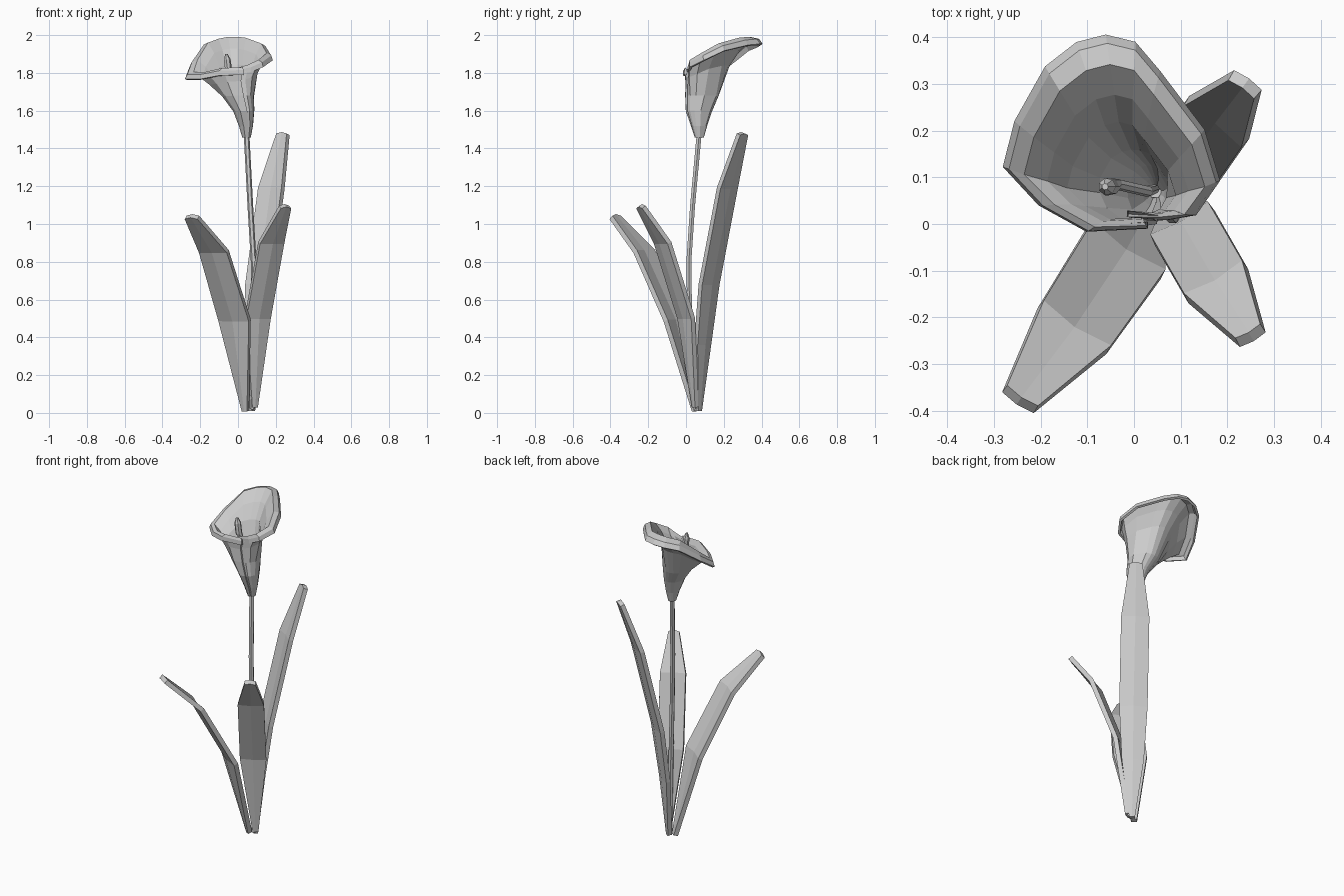
import bpy, bmesh, math
from mathutils import Vector

if "Cube" in bpy.data.objects:
    bpy.data.objects.remove(bpy.data.objects["Cube"])

grey = bpy.data.materials.new("pale_grey")
grey.use_nodes = True
grey.diffuse_color = (0.6, 0.6, 0.6, 1)
grey.node_tree.nodes["Principled BSDF"].inputs["Base Color"].default_value = (0.6, 0.6, 0.6, 1)


def grid_object(name, rows, closed=False, thickness=0, even=False):
    """Skin equal rows of points with quads, closed and capped or thickened."""
    bm = bmesh.new()
    grid = [[bm.verts.new(p) for p in row] for row in rows]
    n = len(grid[0])
    for a, b in zip(grid, grid[1:]):
        for i in range(n if closed else n - 1):
            j = (i + 1) % n
            bm.faces.new((a[i], a[j], b[j], b[i]))
    if closed:
        bm.faces.new(grid[0][::-1])
        bm.faces.new(grid[-1])
    bmesh.ops.recalc_face_normals(bm, faces=bm.faces)
    mesh = bpy.data.meshes.new(name)
    bm.to_mesh(mesh)
    bm.free()
    mesh.materials.append(grey)
    obj = bpy.data.objects.new(name, mesh)
    bpy.context.collection.objects.link(obj)
    if thickness:
        mod = obj.modifiers.new("thickness", "SOLIDIFY")
        mod.thickness = thickness
        mod.offset = 0
        mod.use_even_offset = even


def leaf(name, path):
    """Slightly folded blade along (x, y, z, width) stations."""
    out = Vector(path[-1][:3]) - Vector(path[0][:3])
    out.z = 0
    out.normalize()
    side = Vector((-out.y, out.x, 0))
    rows = []
    for k, (x, y, z, w) in enumerate(path):
        c = Vector((x, y, z))
        fold = out * 0.03 * w
        tip = Vector((0, 0, 0.008 if k == len(path) - 1 else 0))
        rows.append([c - side * w / 2 - fold, c + fold + tip, c + side * w / 2 - fold])
    grid_object(name, rows, thickness=0.026, even=True)


def tube(name, path, sides):
    """Round tube along (x, y, z, radius) stations."""
    pts = [Vector(p[:3]) for p in path]
    rows = []
    for k, p in enumerate(pts):
        d = pts[min(k + 1, len(pts) - 1)] - pts[max(k - 1, 0)]
        q = Vector((0, 0, 1)).rotation_difference(d)
        ring = [math.tau * i / sides for i in range(sides)]
        rows.append([p + q @ Vector((math.cos(a), math.sin(a), 0)) * path[k][3] for a in ring])
    grid_object(name, rows, closed=True)


# Leaves
leaf("front_right_leaf", [(0.04, 0.05, 0.01, 0.03), (-0.02, -0.06, 0.49, 0.19),
                          (-0.13, -0.225, 0.855, 0.175), (-0.245, -0.377, 1.035, 0.08)])
leaf("front_left_leaf", [(0.085, 0.05, 0.03, 0.03), (0.105, -0.002, 0.5, 0.145),
                         (0.177, -0.127, 0.9, 0.145), (0.25, -0.24, 1.09, 0.062)])
leaf("back_left_leaf", [(0.07, 0.065, 0.01, 0.03), (0.085, 0.09, 0.36, 0.12), (0.11, 0.125, 0.68, 0.155),
                        (0.178, 0.222, 1.19, 0.155), (0.238, 0.3, 1.475, 0.07)])

# Stem
tube("stem", [(0.075, 0.05, 0.02, 0.015), (0.088, 0.02, 0.45, 0.015), (0.083, 0.015, 0.8, 0.015),
              (0.065, 0.035, 1.1, 0.015), (0.045, 0.07, 1.48, 0.015)], 6)

# Spadix inside the bloom
tube("spadix", [(0.045, 0.075, 1.5, 0.01), (0.03, 0.07, 1.68, 0.012), (-0.035, 0.085, 1.78, 0.012),
                (-0.05, 0.08, 1.81, 0.019), (-0.058, 0.08, 1.87, 0.019), (-0.062, 0.08, 1.9, 0.007)], 7)

# Bloom: a wrapped petal whose rim flares and curls down
rim = [Vector(p) for p in [
    (0.03, -0.003, 1.79), (-0.1, -0.01, 1.785), (-0.2, 0.045, 1.765), (-0.275, 0.125, 1.765),
    (-0.25, 0.22, 1.83), (-0.185, 0.335, 1.92), (-0.12, 0.385, 1.94), (-0.06, 0.4, 1.95),
    (0.0, 0.385, 1.95), (0.05, 0.325, 1.945), (0.145, 0.2, 1.915), (0.178, 0.095, 1.865),
    (0.13, 0.025, 1.83), (0.07, 0.015, 1.805), (-0.015, 0.022, 1.79)]]
rows = []
for cx, cy, rx, ry, z in [(0.045, 0.07, 0.016, 0.018, 1.46), (0.042, 0.068, 0.031, 0.037, 1.52),
                          (0.03, 0.067, 0.05, 0.065, 1.6), (0.0, 0.082, 0.08, 0.084, 1.68)]:
    row = []
    for p in rim:
        a = math.atan2(p.y - 0.17, p.x + 0.04)
        tuck = 0.8 if p is rim[-1] else 1
        row.append((cx + rx * tuck * math.cos(a), cy + ry * tuck * math.sin(a), z))
    rows.append(row)
for scale, rise, lift in [(0.54, 0.53, 0.0), (0.69, 0.8, 0.02), (0.85, 1, 0.034), (0.955, 1, 0.024), (1, 1, 0)]:
    rows.append([(p.x * scale, 0.02 + (p.y - 0.02) * scale, 1.72 + (p.z - 1.72) * rise + lift) for p in rim])
grid_object("bloom", rows, thickness=0.014)
